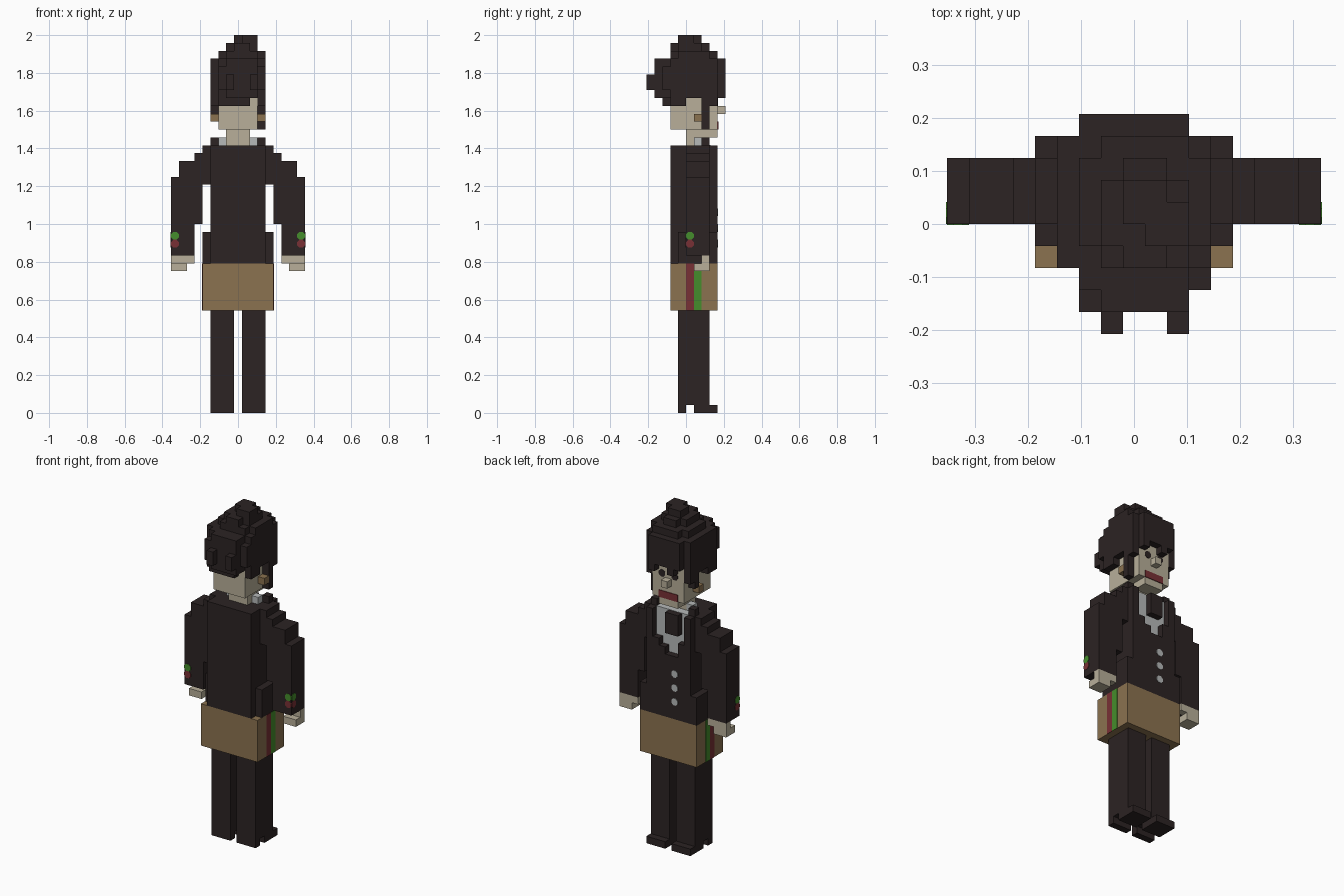
import bpy
import bmesh
from math import pi, cos
from mathutils import Matrix, Vector

cube = bpy.data.objects.get("Cube")
if cube:
    bpy.data.objects.remove(cube, do_unlink=True)

UNIT = 1 / 24          # edge length of one block
THIN = 0.1             # plate thickness in blocks


def material(name, red, green, blue):
    mat = bpy.data.materials.new(name)
    mat.use_nodes = True
    colour = (red, green, blue, 1)
    mat.diffuse_color = colour
    for node in mat.node_tree.nodes:
        if node.type == "BSDF_PRINCIPLED":
            node.inputs["Base Color"].default_value = colour
    return mat


dark = material("dark_cloth", .025, .017, .017)
skin = material("pale_skin", .48, .43, .32)
tan = material("tan_leather", .26, .17, .08)
crimson = material("dull_red", .19, .03, .035)
leaf = material("leaf_green", .06, .27, .025)
linen = material("light_grey", .47, .49, .49)


def finish(name, bm, mat):
    mesh = bpy.data.meshes.new(name)
    bm.to_mesh(mesh)
    bm.free()
    mesh.materials.append(mat)
    obj = bpy.data.objects.new(name, mesh)
    bpy.context.collection.objects.link(obj)
    return obj


def blocks(name, mat, *boxes, mirror=False):
    """Each box: inclusive column range in x, then y and z extents, in blocks."""
    bm = bmesh.new()
    for xs, ys, zs in boxes:
        spans = ((xs[0] - .5, xs[1] + .5), ys, zs)
        for side in ((1, -1) if mirror else (1,)):
            centre = Vector([sum(span) / 2 * UNIT for span in spans])
            centre.x *= side
            size = [(span[1] - span[0]) * UNIT for span in spans]
            place = Matrix.Translation(centre) @ Matrix.Diagonal((*size, 1))
            bmesh.ops.create_cube(bm, size=1, matrix=place)
    return finish(name, bm, mat)


def dot(name, mat, position, axis):
    """Thin octagonal plate facing along the axis."""
    bm = bmesh.new()
    turn = Vector(axis).to_track_quat("Z", "Y").to_matrix().to_4x4()
    place = Matrix.Translation(Vector(position) * UNIT) @ turn @ Matrix.Rotation(pi / 8, 4, "Z")
    radius = UNIT / 2 / cos(pi / 8)
    bmesh.ops.create_cone(bm, cap_ends=True, segments=8, radius1=radius,
                          radius2=radius, depth=THIN * UNIT, matrix=place)
    return finish(name, bm, mat)


# Trousers with heel and sole
blocks("legs", dark,
       ((1, 3), (-1, 3), (1, 13)),
       ((1, 3), (-1, 0), (0, 1)),
       ((1, 3), (1, 4), (0, 1)), mirror=True)

# Skirt with side stripes
blocks("skirt", tan, ((-4, 4), (-2, 4), (13, 19)))
for stripe_name, stripe_mat, start in (("red_stripe", crimson, 0), ("green_stripe", leaf, 1)):
    edge = 5 - THIN / 2
    blocks(stripe_name, stripe_mat,
           ((edge, edge - 1 + THIN), (start, start + 1), (13, 19)), mirror=True)

# Jacket body, open at the chest
opening = {-2: 30, -1: 28, 0: 28, 1: 29, 2: 30}
lapels = [((col, col), (3, 4), (19, low)) for col, low in opening.items()]
blocks("jacket", dark, ((-3, 3), (-2, 3), (19, 34)), *lapels)
blocks("jacket_edges", dark, ((3, 3), (3, 4), (19, 34)), mirror=True)
blocks("jacket_hip_flaps", dark, ((4, 4), (-1, 4), (19, 23)), mirror=True)
blocks("jacket_collar", dark, ((3, 3), (2, 3), (34, 35)), mirror=True)

# Shirt, its collar and the tie
blocks("shirt", linen, ((-2, 2), (2, 3 + THIN), (28, 34 + THIN / 2)))
blocks("shirt_collar", linen, ((2, 2), (1, 2), (34, 35)), mirror=True)
blocks("tie", dark, ((-1, 0), (3, 4), (31, 34)))

# Jacket buttons
for level in range(3):
    dot("button", linen, (-1, 4, 21.5 + level * 2), (0, 1, 0))

# Sleeves with stepped shoulders
blocks("sleeves", dark,
       ((6, 8), (0, 3), (20, 24)),
       ((5, 8), (0, 3), (24, 30)),
       ((4, 4), (0, 3), (29, 34)),
       ((5, 7), (0, 3), (30, 32)),
       ((5, 5), (0, 3), (32, 33)), mirror=True)

# Cuff emblems wrapping the rear outer corner
for side in (1, -1):
    for emblem_mat, height in ((crimson, 21.5), (leaf, 22.5)):
        dot("cuff_emblem_side", emblem_mat, (side * 8.5, .5, height), (side, 0, 0))
        dot("cuff_emblem_back", emblem_mat, (side * 8, 0, height), (0, -1, 0))

# Hands
blocks("hands", skin,
       ((6, 8), (2, 3), (19, 20)),
       ((7, 8), (1, 3), (18, 19)), mirror=True)

# Neck, chin, head and nose
blocks("neck", skin, ((-1, 1), (0, 2), (34, 36)))
blocks("chin", skin, ((-1, 1), (0, 4), (35, 36)))
blocks("head", skin, ((-2, 2), (-2, 4), (36, 41)))
blocks("nose", skin, ((0, 0), (4, 5), (38, 39)))

# Mouth, eyes and earrings
blocks("mouth", crimson, ((-1, 1), (4, 4 + THIN), (36, 37)))
for side in (1, -1):
    dot("eye", dark, (side, 4, 39.5), (0, 1, 0))
blocks("earrings", tan, ((3, 3), (1, 2), (37, 38)), mirror=True)

# Hair: main mass and stepped crown
blocks("hair_crown", dark,
       ((-3, 3), (-2, 4), (41, 45)),
       ((-2, 3), (-1, 3), (45, 46)),
       ((-1, 2), (-2, 4), (45, 46)),
       ((-1, 2), (-1, 2), (46, 47)),
       ((0, 1), (-2, 3), (46, 47)),
       ((0, 1), (0, 2), (47, 48)),
       ((1, 2), (-1, 1), (47, 48)))

# Hair beside the ears
blocks("hair_sides", dark,
       ((3, 3), (-2, 4), (40, 41)),
       ((3, 3), (-2, 0), (39, 40)),
       ((3, 3), (2, 4), (39, 40)),
       ((3, 3), (2, 3), (38, 39)), mirror=True)
blocks("sideburn", dark, ((3, 3), (2, 3), (36, 38)))

# Swept back hair with tufts
blocks("hair_back", dark,
       ((-2, 1), (-3, -2), (39, 41)),
       ((2, 2), (-3, -2), (40, 41)),
       ((-2, 2), (-3, -2), (41, 45)),
       ((3, 3), (-3, -2), (41, 44)),
       ((-1, 2), (-4, -3), (40, 45)),
       ((-2, -2), (-4, -3), (41, 44)),
       ((-1, -1), (-5, -4), (41, 43)),
       ((2, 2), (-5, -4), (41, 43)))

# Jagged fringe over the forehead
fringe = [((col, col), (4, 5), (low, 45)) for col, low in zip(range(-2, 3), (41, 40, 41, 41, 40))]
blocks("fringe", dark, *fringe)
